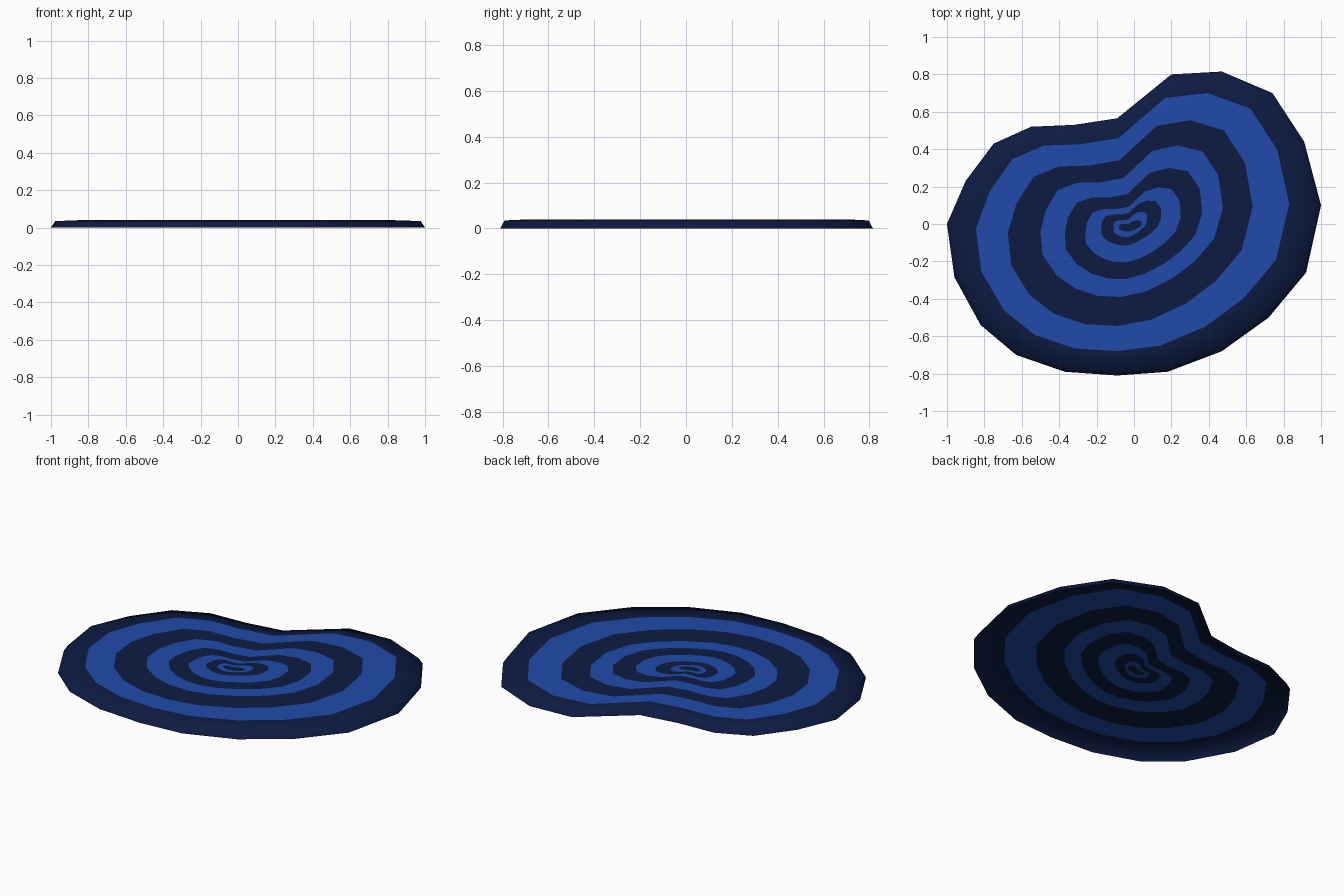
import bpy, bmesh

if "Cube" in bpy.data.objects:
    bpy.data.objects.remove(bpy.data.objects["Cube"])

# Outer outline and inner bean outline, matching points clockwise from the left tip
OUTER = [(-1, 0), (-.90, .23), (-.75, .43), (-.55, .52), (-.32, .53),
         (-.09, .565), (.20, .80), (.47, .815), (.74, .70), (.91, .44),
         (1, .10), (.92, -.26), (.72, -.50), (.47, -.68), (.18, -.79),
         (-.09, -.81), (-.37, -.79), (-.63, -.70), (-.82, -.54), (-.96, -.285)]
BEAN = [(0, 9), (0, 13), (2, 17), (6, 18), (11, 18), (16, 19), (22, 25),
        (27, 27), (32, 27), (35, 23), (35, 17), (33, 12), (29, 8), (25, 5),
        (20, 2), (15, 0), (11, 0), (7, 1), (3, 3), (0, 6)]

# Extents of each colour boundary: x min, x max, y min, y max
BANDS = [(-1, 1, -.81, .815), (-.845, .83, -.68, .70), (-.675, .635, -.545, .555),
         (-.50, .475, -.39, .42), (-.37, .365, -.295, .30), (-.26, .25, -.205, .195),
         (-.175, .145, -.115, .125), (-.11, .07, -.07, .065), (-.08, .04, -.04, .02)]


def normalised(points):
    xs, ys = zip(*points)
    return [((x - min(xs)) / (max(xs) - min(xs)), (y - min(ys)) / (max(ys) - min(ys)))
            for x, y in points]


def material(name, color):
    m = bpy.data.materials.new(name)
    m.diffuse_color = (*color, 1)
    m.use_nodes = True
    m.node_tree.nodes["Principled BSDF"].inputs["Base Color"].default_value = m.diffuse_color
    return m


outer, bean = normalised(OUTER), normalised(BEAN)
bm = bmesh.new()


def loop(box, blend, z):
    x0, x1, y0, y1 = box
    pts = [(a[0] + (b[0] - a[0]) * blend, a[1] + (b[1] - a[1]) * blend)
           for a, b in zip(outer, bean)]
    return [bm.verts.new((x0 + (x1 - x0) * u, y0 + (y1 - y0) * v, z))
            for u, v in normalised(pts)]


# Ground edge, rounded shoulder, then the flat concentric bands
loops = [loop(BANDS[0], 0, 0), loop([v * .977 for v in BANDS[0]], 0, .035)]
loops += [loop(box, min(1, k / 7), .04) for k, box in enumerate(BANDS) if k > 0]

for k in range(len(loops) - 1):
    a, b = loops[k], loops[k + 1]
    for i in range(len(a)):
        j = (i + 1) % len(a)
        f = bm.faces.new((a[i], b[i], b[j], a[j]))
        f.material_index = 0 if k == 0 else (k - 1) % 2

# Dark centre
bm.faces.new(list(reversed(loops[-1]))).material_index = 0
for f in bm.faces:
    f.smooth = True

mesh = bpy.data.meshes.new("banded_mat")
bm.to_mesh(mesh)
bm.free()
mesh.materials.append(material("dark_blue", (.004, .011, .055)))
mesh.materials.append(material("mid_blue", (.0144, .068, .40)))
mat_object = bpy.data.objects.new("banded_mat", mesh)
bpy.context.collection.objects.link(mat_object)
